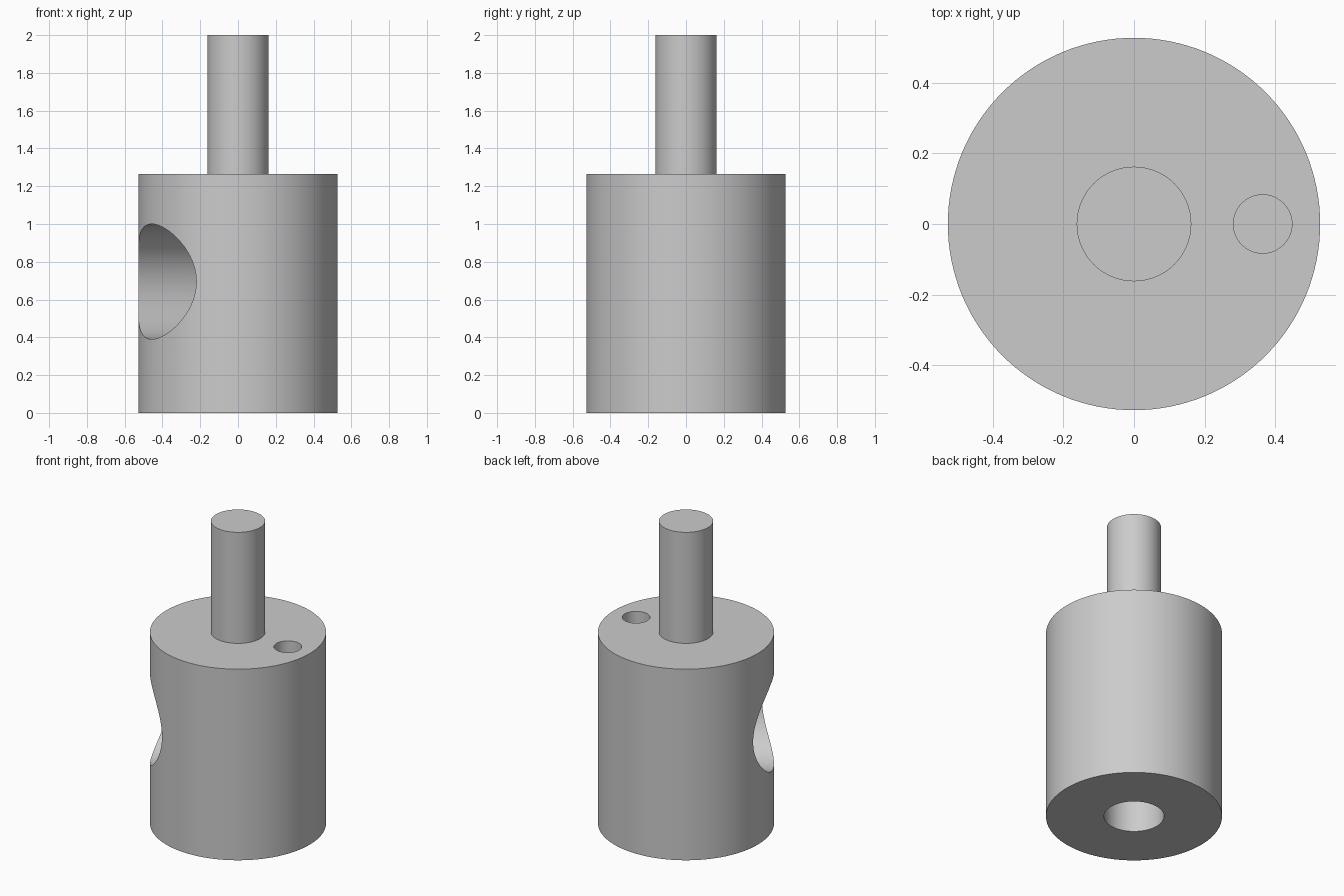
import bpy
import math
from mathutils import Vector

cube = bpy.data.objects.get("Cube")
if cube:
    bpy.data.objects.remove(cube, do_unlink=True)

BODY_RADIUS, BODY_TOP = 0.528, 1.265

grey = bpy.data.materials.new("plain grey")
grey.use_nodes = True
colour = (0.6, 0.6, 0.6, 1)
grey.diffuse_color = colour
grey.node_tree.nodes["Principled BSDF"].inputs["Base Color"].default_value = colour


def rod(name, radius, start, end, sides=96):
    """Cylinder running between two points."""
    start, end = Vector(start), Vector(end)
    axis = end - start
    bpy.ops.mesh.primitive_cylinder_add(
        vertices=sides, radius=radius, depth=axis.length,
        location=(start + end) / 2,
        rotation=axis.to_track_quat("Z", "Y").to_euler())
    obj = bpy.context.object
    obj.name = name
    obj.data.materials.append(grey)
    return obj


def smooth(obj):
    bpy.ops.object.select_all(action="DESELECT")
    obj.select_set(True)
    bpy.context.view_layer.objects.active = obj
    bpy.ops.object.shade_smooth_by_angle(angle=math.radians(30))


# Main body and the shaft on top of it
body = rod("body", BODY_RADIUS, (0, 0, 0), (0, 0, BODY_TOP), 128)
shaft = rod("shaft", 0.1625, (0, 0, BODY_TOP - 0.02), (0, 0, 2))

# Blind side pocket, bottom bore and small off-centre top hole
angle = math.radians(210)
side = Vector((math.cos(angle), math.sin(angle), 0))
middle = Vector((0, 0, 0.695))
cutters = [
    rod("side_pocket_cutter", 0.305, middle, middle + side),
    rod("bottom_bore_cutter", 0.18, (0, 0, -0.1), (0, 0, 0.45)),
    rod("top_hole_cutter", 0.083, (0.365, 0, 0.9), (0.365, 0, 1.4), 64),
]
for cutter in cutters:
    cut = body.modifiers.new(cutter.name, "BOOLEAN")
    cut.operation = "DIFFERENCE"
    cut.solver = "EXACT"
    cut.object = cutter
    bpy.context.view_layer.objects.active = body
    bpy.ops.object.modifier_apply(modifier=cut.name)
    bpy.data.objects.remove(cutter, do_unlink=True)

smooth(body)
smooth(shaft)
